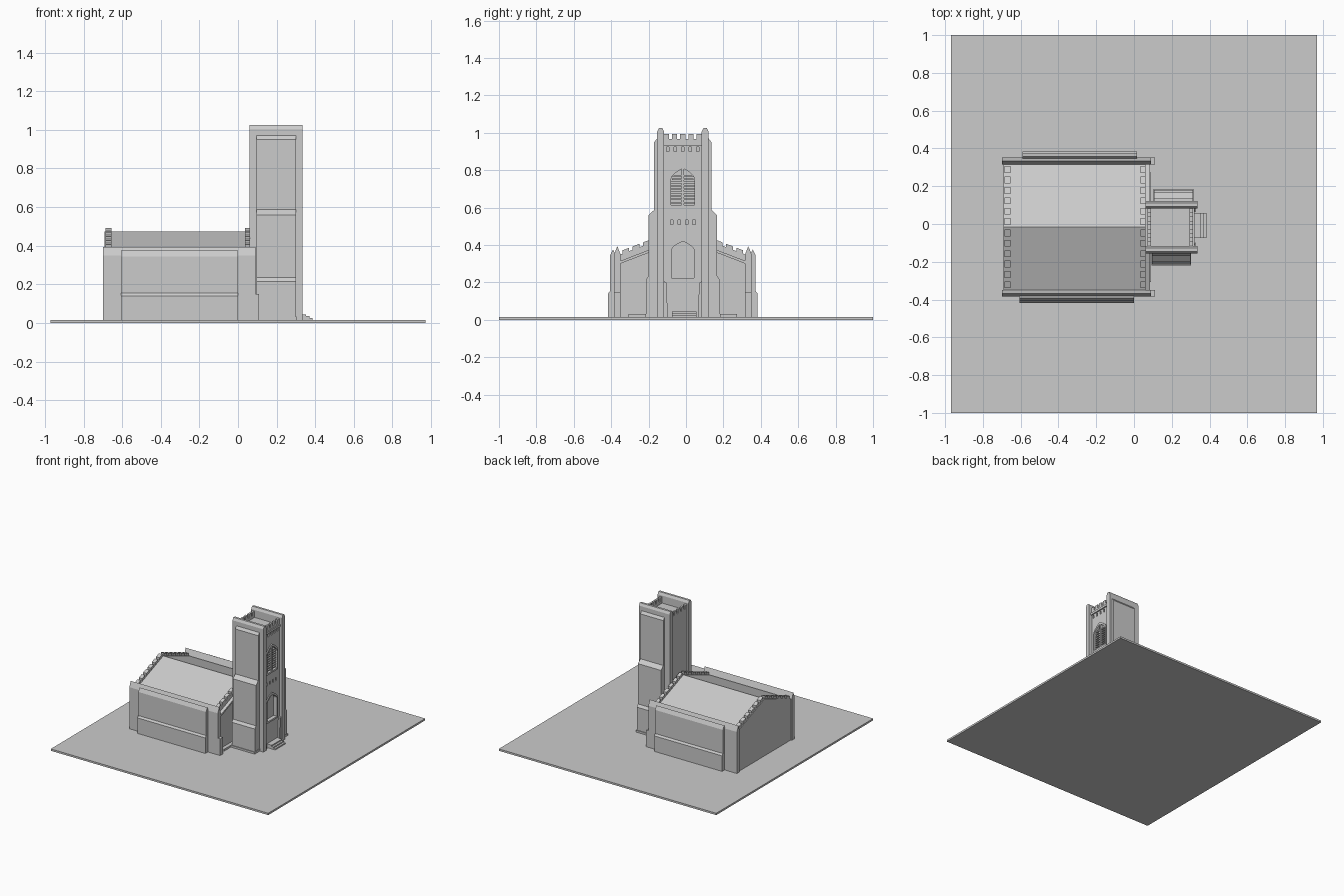
import bpy, bmesh, math

cube = bpy.data.objects.get("Cube")
if cube:
    bpy.data.objects.remove(cube, do_unlink=True)

stone = bpy.data.materials.new("grey stone")
COL = (0.6, 0.6, 0.6, 1)
stone.diffuse_color = COL
stone.use_nodes = True
stone.node_tree.nodes["Principled BSDF"].inputs["Base Color"].default_value = COL

YC = -0.017   # centre line of the church
G = 0.015     # top of the ground slab


def prism(name, pts, x0, x1):
    """Extrude a (y, z) profile along x."""
    bm = bmesh.new()
    a = [bm.verts.new((x0, y, z)) for y, z in pts]
    b = [bm.verts.new((x1, y, z)) for y, z in pts]
    bm.faces.new(a)
    bm.faces.new(b)
    n = len(pts)
    for i in range(n):
        j = (i + 1) % n
        bm.faces.new((a[i], a[j], b[j], b[i]))
    bmesh.ops.recalc_face_normals(bm, faces=bm.faces)
    me = bpy.data.meshes.new(name)
    bm.to_mesh(me)
    bm.free()
    me.materials.append(stone)
    ob = bpy.data.objects.new(name, me)
    bpy.context.scene.collection.objects.link(ob)
    return ob


def box(name, x0, x1, y0, y1, z0, z1):
    return prism(name, [(y0, z0), (y1, z0), (y1, z1), (y0, z1)], x0, x1)


def both(name, pts, x0, x1, shift=0):
    """Profile given as distances from the centre line, on both sides."""
    prism("right_" + name, [(YC - d, z) for d, z in pts], x0, x1)
    prism("left_" + name, [(YC + d, z) for d, z in pts], x0 + shift, x1 + shift)


def arch(w, z0, spring, top, steps=6):
    """Pointed arch outline of half width w."""
    side = [(w * math.cos(t) ** 0.9, spring + (top - spring) * t / (math.pi / 2))
            for t in (i * math.pi / 2 / steps for i in range(steps))]
    right = [(YC + d, z) for d, z in side]
    left = [(YC - d, z) for d, z in reversed(side)]
    return [(YC - w, z0), (YC + w, z0)] + right + [(YC, top)] + left


def cut(ob, cutter):
    m = ob.modifiers.new("cut", "BOOLEAN")
    m.operation = "DIFFERENCE"
    m.solver = "EXACT"
    m.object = cutter
    cutter.hide_render = True
    cutter.hide_viewport = True


box("ground_slab", -0.97, 0.97, -1, 1, 0, G)

# Nave body with pitched roof
EAVE, RIDGE, HALF = 0.345, 0.474, 0.335
prism("nave", [(YC - HALF, G), (YC + HALF, G), (YC + HALF, EAVE),
               (YC, RIDGE), (YC - HALF, EAVE)], -0.69, 0.06)

# Long side walls, their end buttresses and thick outer panels
both("nave_wall", [(0.333, G), (0.368, G), (0.368, 0.35), (0.35, 0.394),
                   (0.333, 0.35)], -0.70, 0.09)
both("wall_foot", [(0.333, G), (0.368, G), (0.368, 0.15), (0.333, 0.15)], 0.09, 0.11)
both("nave_panel", [(0.36, G), (0.4, G), (0.4, 0.14), (0.389, 0.155),
                    (0.389, 0.345), (0.374, 0.376), (0.36, 0.35)], -0.605, 0, 0.015)


def roof(d):
    return RIDGE - (RIDGE - EAVE) * d / HALF


# Gable parapets with sloping merlons
def slope_bar(name, d0, d1, low, high, x0, x1):
    both(name, [(d0, roof(d0) + low), (d1, roof(d1) + low),
                (d1, roof(d1) + high), (d0, roof(d0) + high)], x0, x1)


for end, x0, x1 in (("rear", -0.685, -0.655), ("front", 0.035, 0.062)):
    slope_bar(end + "_coping", 0, HALF, -0.01, 0.004, x0, x1)
    for i in range(6):
        d = 0.012 + i * 0.055
        slope_bar(end + "_merlon", d, d + 0.036, 0, 0.022, x0, x1)

# Front gable moulding and plinth
slope_bar("gable_moulding", 0.13, HALF, -0.045, -0.03, 0.055, 0.085)
both("gable_plinth", [(0.13, G), (0.29, G), (0.29, 0.03), (0.13, 0.03)], 0.055, 0.09)

# Tower core, corner walls and stepped side panels
core = box("tower_core", 0.075, 0.31, YC - 0.11, YC + 0.11, G, 0.945)
both("tower_wall", [(0.1, G), (0.138, G), (0.138, 1.005), (0.128, 1.025),
                    (0.11, 1.025), (0.1, 1.005)], 0.06, 0.335)
both("tower_panel", [(0.13, G), (0.198, G), (0.198, 0.215), (0.183, 0.235),
                     (0.183, 0.56), (0.153, 0.588), (0.153, 0.95),
                     (0.138, 0.97), (0.13, 0.97)], 0.095, 0.30, 0.012)
both("tower_plinth", [(0.13, G), (0.203, G), (0.203, 0.03), (0.13, 0.035)],
     0.092, 0.303, 0.012)
both("inner_foot", [(0.08, G), (0.11, G), (0.11, 0.22), (0.094, 0.2),
                    (0.088, 0.2)], 0.30, 0.325)

# Tower parapets and string courses
for side, x0, x1 in (("front", 0.295, 0.312), ("rear", 0.072, 0.09)):
    box(side + "_parapet", x0, x1, YC - 0.105, YC + 0.105, 0.94, 0.966)
    for i in range(-2, 3):
        y = YC + i * 0.044
        box(side + "_tower_merlon", x0, x1, y - 0.014, y + 0.014, 0.96, 0.995)
box("upper_string_course", 0.305, 0.32, YC - 0.105, YC + 0.105, 0.932, 0.95)

# Arched belfry opening and lower window, cut through raised surrounds
for name, w, z0, spring, top in (("belfry", 0.075, 0.6, 0.75, 0.83),
                                 ("window", 0.073, 0.21, 0.37, 0.44)):
    surround = prism(name + "_surround", arch(w, z0, spring, top), 0.30, 0.318)
    cutter = prism(name + "_cutter", arch(w - 0.012, z0 + 0.014, spring, top - 0.02),
                   0.288, 0.35)
    cut(surround, cutter)
    cut(core, cutter)

# Louvres and mullion of the belfry
box("belfry_mullion", 0.285, 0.314, YC - 0.006, YC + 0.006, 0.61, 0.81)
for i in range(9):
    z = 0.622 + i * 0.018
    w = 0.062 if z < 0.74 else 0.057
    box("louvre", 0.285, 0.308, YC - w, YC + w, z, z + 0.009)

# Small slots in the tower front
for row, count, z0, z1 in (("middle", 4, 0.51, 0.535), ("upper", 5, 0.90, 0.925)):
    for i in range(count):
        y = YC + (i - (count - 1) / 2) * 0.04
        cut(core, box(row + "_slot_cutter", 0.298, 0.35, y - 0.007, y + 0.007, z0, z1))

# Entrance steps
for i in range(3):
    box("entrance_step", 0.30, 0.385 - i * 0.016, YC + 0.008 - 0.066, YC + 0.008 + 0.066,
        G, 0.025 + i * 0.01)
